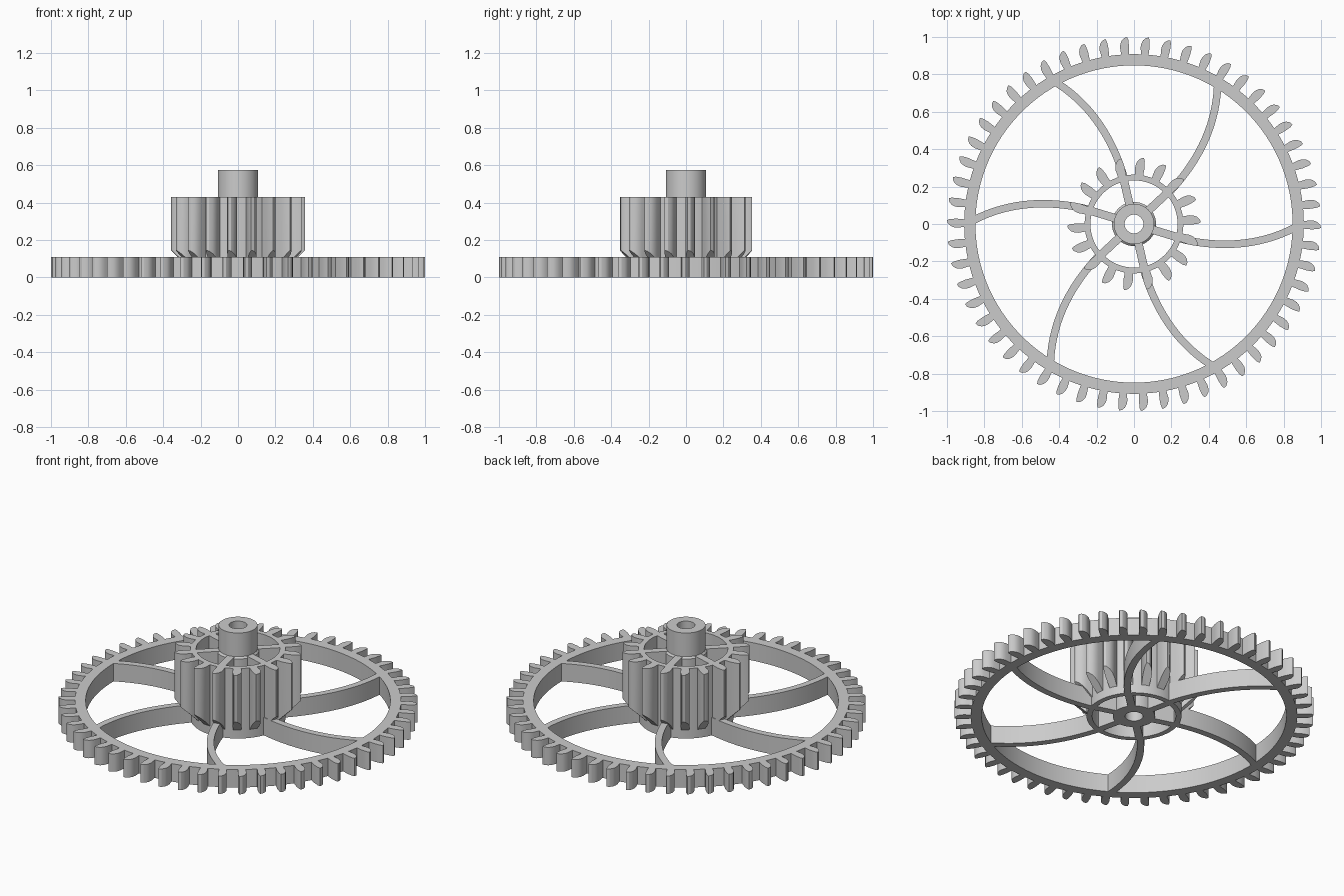
import bpy, bmesh
from math import sin, cos, radians, pi, hypot

cube = bpy.data.objects.get("Cube")
if cube:
    bpy.data.objects.remove(cube, do_unlink=True)

grey = bpy.data.materials.new("plain grey")
grey.use_nodes = True
grey.diffuse_color = (0.6, 0.6, 0.6, 1)
grey.node_tree.nodes["Principled BSDF"].inputs["Base Color"].default_value = (0.6, 0.6, 0.6, 1)

RIM_TOP, PINION_TOP, HUB_TOP = 0.11, 0.43, 0.575


def finish(name, bm):
    """Turn a bmesh into a named, smooth-shaded object."""
    bmesh.ops.recalc_face_normals(bm, faces=bm.faces)
    mesh = bpy.data.meshes.new(name)
    bm.to_mesh(mesh)
    bm.free()
    mesh.materials.append(grey)
    obj = bpy.data.objects.new(name, mesh)
    bpy.context.collection.objects.link(obj)
    bpy.ops.object.select_all(action='DESELECT')
    obj.select_set(True)
    bpy.context.view_layer.objects.active = obj
    bpy.ops.object.shade_smooth_by_angle(angle=radians(25))


def lathe(name, profile, segments):
    """Spin a closed (radius, height) profile about the z axis."""
    bm = bmesh.new()
    rings = []
    for k in range(segments):
        a = 2 * pi * k / segments
        rings.append([bm.verts.new((r * cos(a), r * sin(a), z)) for r, z in profile])
    n = len(profile)
    for k in range(segments):
        p, q = rings[k], rings[(k + 1) % segments]
        for i in range(n):
            j = (i + 1) % n
            bm.faces.new((p[i], q[i], q[j], p[j]))
    finish(name, bm)


def prism(bm, outline, bottom, top):
    """Extrude an xy outline; bottom height is a function of radius."""
    low = [bm.verts.new((x, y, bottom(hypot(x, y)))) for x, y in outline]
    high = [bm.verts.new((x, y, top)) for x, y in outline]
    bm.faces.new(low)
    bm.faces.new(high)
    n = len(outline)
    for i in range(n):
        j = (i + 1) % n
        bm.faces.new((low[i], low[j], high[j], high[i]))


# Tooth outline: (distance in from tip, sideways offset), leaning clockwise
TOOTH = [(0.097, -0.022), (0.05, -0.025), (0.015, -0.022), (0, -0.016), (0.004, 0),
         (0.018, 0.015), (0.035, 0.023), (0.055, 0.026), (0.097, 0.022)]


def teeth(name, count, tip, offset, bottom, top):
    bm = bmesh.new()
    for k in range(count):
        a = radians(offset) + 2 * pi * k / count
        outline = []
        for inset, side in TOOTH:
            r = tip - inset
            b = a + side / tip if tip > 0.5 else a + side / r
            outline.append((r * cos(b), r * sin(b)))
        prism(bm, outline, bottom, top)
    finish(name, bm)


def spokes(name, path, width, top):
    """Six copies of a strip that follows (radius, angle) points."""
    pts = [(r * cos(radians(d)), r * sin(radians(d))) for r, d in path]
    left, right = [], []
    for i, (x, y) in enumerate(pts):
        x0, y0 = pts[max(i - 1, 0)]
        x1, y1 = pts[min(i + 1, len(pts) - 1)]
        length = hypot(x1 - x0, y1 - y0)
        nx, ny = -(y1 - y0) / length * width / 2, (x1 - x0) / length * width / 2
        left.append((x + nx, y + ny))
        right.append((x - nx, y - ny))
    bm = bmesh.new()
    for k in range(6):
        c, s = cos(k * pi / 3), sin(k * pi / 3)
        outline = [(x * c - y * s, x * s + y * c) for x, y in right + left[::-1]]
        prism(bm, outline, lambda r: 0, top)
    finish(name, bm)


def tube(name, inner, outer, top, segments):
    lathe(name, [(inner, 0), (outer, 0), (outer, top), (inner, top)], segments)


# Large wheel
tube("wheel_rim", 0.848, 0.908, RIM_TOP, 162)
teeth("wheel_teeth", 54, 1.0, -0.3, lambda r: 0, RIM_TOP)


# Curved arms swept along a gentle arc
def arm_angle(r):
    t = (r - 0.25) / 0.61
    return -18 + 11 * t + 5.7 * t * t


arm = [(0.25 + 0.61 * i / 16, arm_angle(0.25 + 0.61 * i / 16)) for i in range(17)]
spokes("wheel_arms", arm, 0.04, RIM_TOP)

# Small upper gear, its teeth sloped off underneath
tube("pinion_ring", 0.233, 0.264, PINION_TOP, 72)
teeth("pinion_teeth", 18, 0.357, 4, lambda r: max(0.045, r - 0.212), PINION_TOP)
spokes("pinion_spokes", [(0.09, -17), (0.25, -17)], 0.044, PINION_TOP)

# Central hub with a through hole and a slightly wider lower collar
lathe("hub", [(0.05, 0), (0.118, 0), (0.118, PINION_TOP - 0.01), (0.108, PINION_TOP),
              (0.108, HUB_TOP), (0.05, HUB_TOP)], 48)
